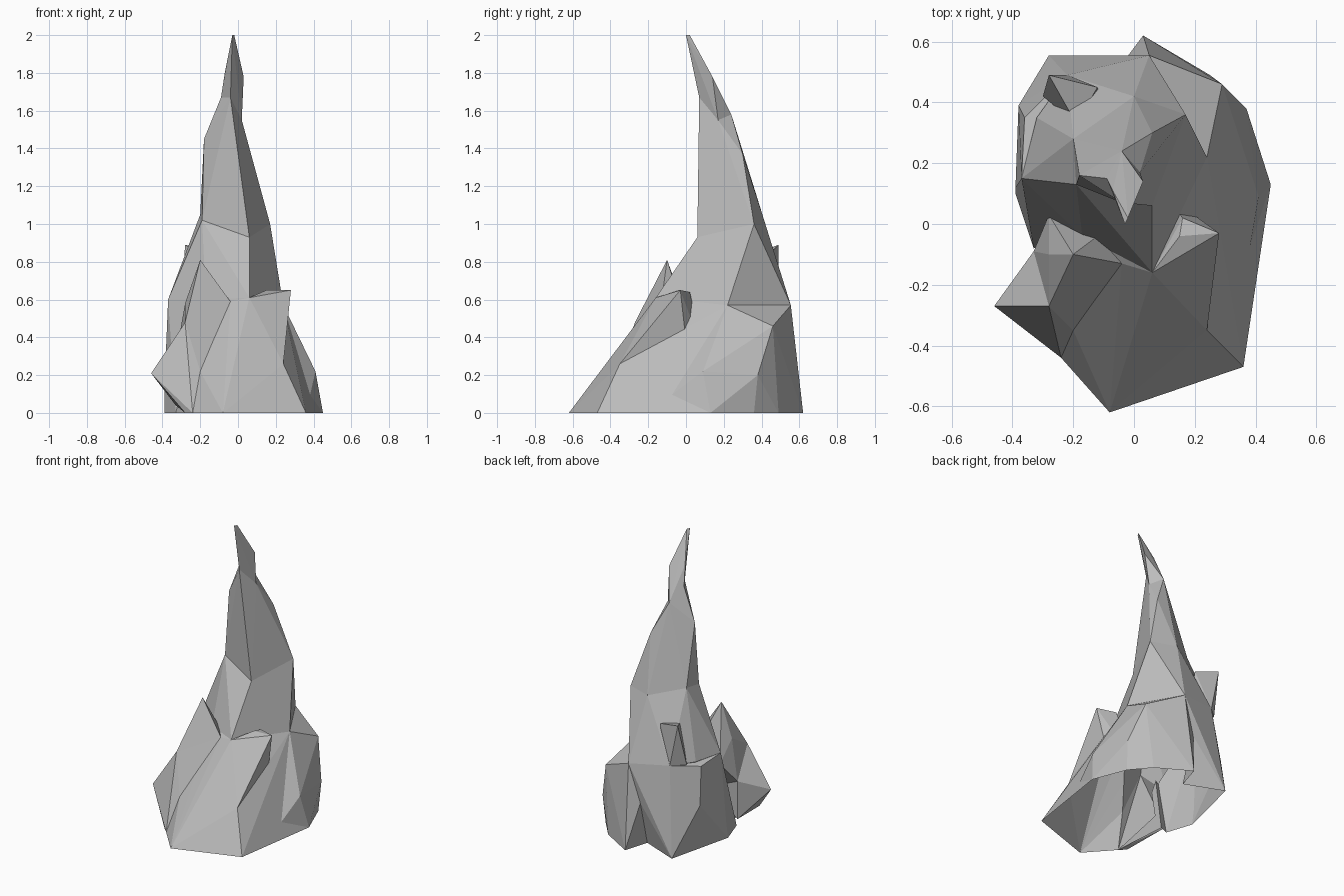
import bpy
import bmesh

# Start without the default cube
default_cube = bpy.data.objects.get("Cube")
if default_cube:
    bpy.data.objects.remove(default_cube, do_unlink=True)


def flat_material(name, shade):
    material = bpy.data.materials.new(name)
    material.use_nodes = True
    colour = (shade, shade, shade, 1)
    material.diffuse_color = colour
    shader = next(node for node in material.node_tree.nodes if node.type == "BSDF_PRINCIPLED")
    shader.inputs["Base Color"].default_value = colour
    return material


def chunk(name, *corners):
    """A faceted boulder: the convex hull around its corner points."""
    bm = bmesh.new()
    for corner in corners:
        bm.verts.new(corner)
    bmesh.ops.convex_hull(bm, input=list(bm.verts))
    loose = [vert for vert in bm.verts if not vert.link_faces]
    bmesh.ops.delete(bm, geom=loose, context="VERTS")
    bmesh.ops.recalc_face_normals(bm, faces=list(bm.faces))
    mesh = bpy.data.meshes.new(name)
    bm.to_mesh(mesh)
    bm.free()
    rock = bpy.data.objects.new(name, mesh)
    bpy.context.scene.collection.objects.link(rock)
    return rock


# Corners on the spire, shared by neighbouring chunks
beak = (-.03, 0, 2)
throat = (-.04, .07, 1.67)
right_cheek = (-.09, .15, 1.67)
left_cheek = (.02, .17, 1.55)
nape = (-.04, .24, 1.58)
right_collar = (-.18, .16, 1.45)
left_hip = (.17, .36, 1)
back_hip = (0, .42, 1)
right_hip = (-.2, .28, 1.05)
right_chest = (-.19, .13, 1.02)
front_chest = (.06, .06, .93)

# Corners around the shoulders
left_knee = (.24, .22, .57)
back_knee = (.05, .555, .57)
back_right_knee = (-.22, .49, .6)
right_knee = (-.36, .35, .58)
front_right_knee = (-.37, .15, .6)
front_knee = (.06, -.16, .61)
gully = (-.17, -.04, .6)
saddle = (-.04, -.13, .59)
shoulder_top = (-.28, -.27, .48)
shoulder_front = (-.2, -.35, .22)
shoulder_back = (-.33, -.09, .3)
block_foot = (.24, -.35, .26)
front_crease = (-.04, -.4, .21)
left_ledge = (.41, .09, .22)
back_crease = (-.03, .54, .31)

# Corners on the ground and buried in the middle
front_toe = (-.08, -.62, 0)
left_toe = (.36, -.47, 0)
left_heel = (.45, .13, 0)
right_toe = (-.24, -.44, 0)
right_heel = (-.39, .1, 0)
back_notch = (-.02, .45, 0)
core = (-.1, -.1, .2)

chunks = [
    # Hooked tip and tapering neck
    chunk("spire_tip", beak, (-.02, .02, 2), (.03, .14, 1.78), (-.07, .11, 1.8),
          throat, right_cheek, left_cheek, nape),
    chunk("spire_neck", throat, right_cheek, left_cheek, nape, right_collar,
          (.06, .3, 1.37), left_hip, back_hip, right_hip, right_chest),
    chunk("spire_ridge", throat, left_cheek, right_collar, front_chest,
          right_chest, left_hip, right_hip),
    # Broad foot of the spire
    chunk("spire_foot", left_hip, back_hip, right_hip, right_chest, front_chest,
          left_knee, back_knee, back_right_knee, (-.32, .35, .6), front_right_knee,
          front_knee, gully, (0, .1, .3)),
    # Base, split at the back by a notch
    chunk("back_left_base", left_heel, (.36, .36, 0), (.37, .38, .2), (.25, .49, 0),
          (.03, .62, 0), back_notch, back_crease, back_knee, (.29, .46, .46),
          left_knee, left_ledge, (.36, -.2, 0), (-.1, .1, 0), (-.1, .1, .55)),
    chunk("back_right_base", (-.28, .555, 0), (-.38, .39, .33), back_crease,
          back_notch, back_knee, back_right_knee, right_knee, front_right_knee,
          right_heel, (-.39, .12, .12), (-.33, -.08, 0), gully, (.1, .1, 0),
          (.1, .1, .55)),
    chunk("front_base", front_toe, left_toe, left_heel, right_toe, (-.28, .1, 0),
          front_crease, block_foot, front_knee, saddle, gully, left_knee,
          shoulder_front),
    # Crags jutting out of the sides
    chunk("left_block", (.28, -.03, .65), (.15, -.04, .65), (.16, .02, .64),
          (.23, 0, .38), (.1, .1, .3), block_foot, front_knee, front_crease),
    chunk("right_shoulder", (-.46, -.27, .21), shoulder_top, right_toe,
          shoulder_back, (-.28, -.4, 0), (-.33, -.09, .04), shoulder_front, core,
          saddle),
    chunk("right_peak", (-.2, -.1, .81), shoulder_top, saddle, (-.28, -.1, .58),
          (-.12, -.04, .62), shoulder_back, (-.28, .03, .45), core),
    chunk("back_fin", (-.28, .49, .89), (-.12, .45, .85), (-.19, .33, .83),
          (-.3, .42, .6), back_right_knee, (-.1, .4, .5)),
]

# Fuse the chunks into one shell
shell = chunks[0]
for other in chunks[1:]:
    union = shell.modifiers.new("fuse_" + other.name, "BOOLEAN")
    union.operation = "UNION"
    union.solver = "EXACT"
    union.object = other
bpy.context.view_layer.update()
evaluated = shell.evaluated_get(bpy.context.evaluated_depsgraph_get())
fused = bpy.data.meshes.new_from_object(evaluated)
shell.modifiers.clear()
shell.data = fused
shell.name = fused.name = "rock_spire"
for other in chunks[1:]:
    bpy.data.objects.remove(other, do_unlink=True)

# Leave the underside open, with flat facets
bm = bmesh.new()
bm.from_mesh(fused)
underside = [face for face in bm.faces if all(vert.co.z < .001 for vert in face.verts)]
bmesh.ops.delete(bm, geom=underside, context="FACES")
for face in bm.faces:
    face.smooth = False
    face.material_index = 0
bm.to_mesh(fused)
bm.free()
fused.materials.clear()
fused.materials.append(flat_material("grey_stone", .5))
